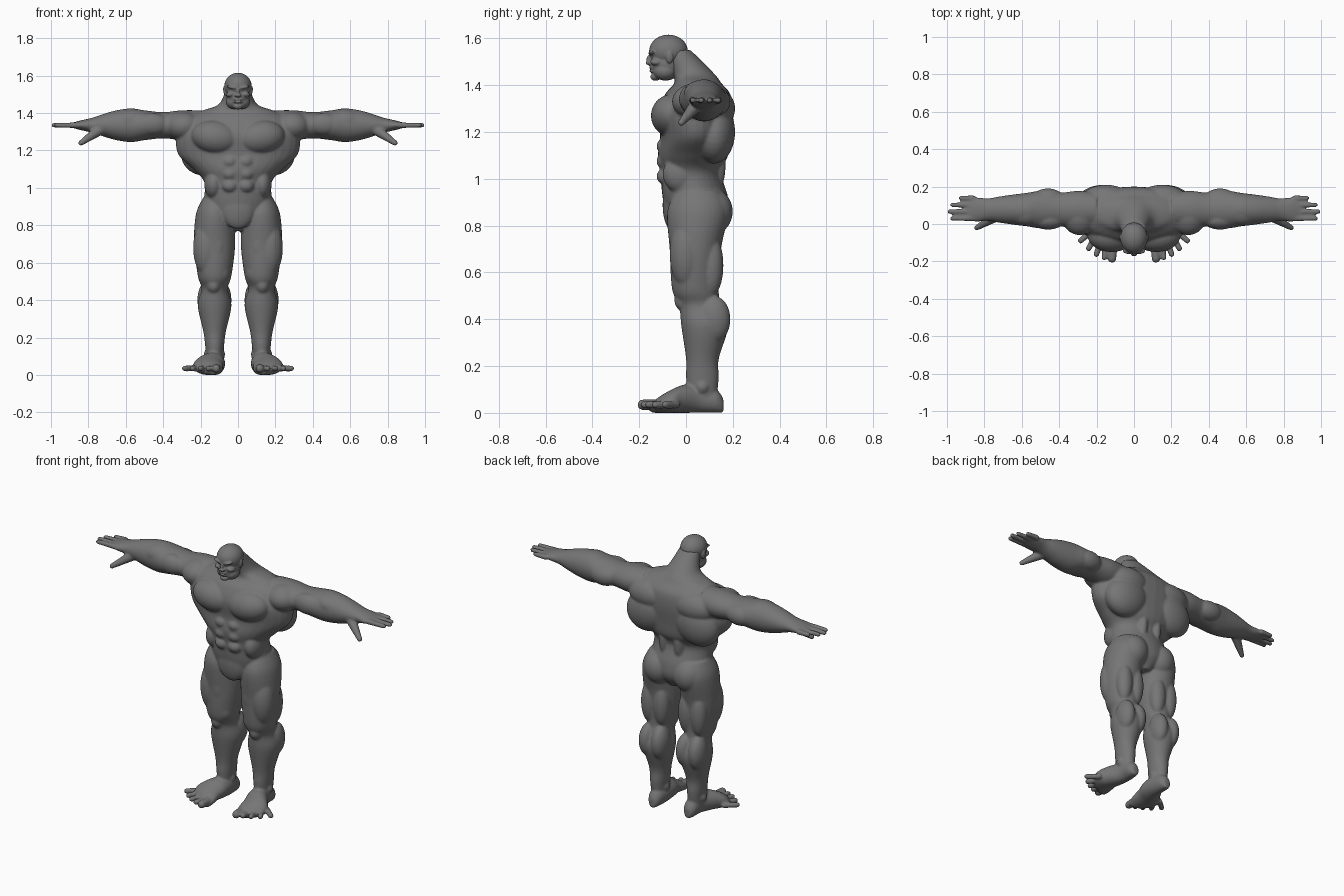
import bpy
import bmesh
import math
from mathutils import Matrix, Vector

SEGMENTS = 32
STEPS = 6

default_cube = bpy.data.objects.get("Cube")
if default_cube:
    bpy.data.objects.remove(default_cube, do_unlink=True)

skin = bpy.data.materials.new("grey_skin")
skin.use_nodes = True
skin.diffuse_color = (.18, .18, .18, 1)
shader = skin.node_tree.nodes["Principled BSDF"]
shader.inputs["Base Color"].default_value = skin.diffuse_color


def spline(before, start, end, after, t):
    """Smooth value between start and end."""
    slope_in = (end - before) / 2
    slope_out = (after - start) / 2
    ease = t * t * (3 - 2 * t)
    bend = t * (1 - t) * (slope_in * (1 - t) - slope_out * t)
    return start + (end - start) * ease + bend


def loft(bm, place, rings):
    """Skin a closed tube; place turns one ring's values and a direction into a point."""
    last = len(rings) - 1
    smooth_rings = []
    for i in range(last):
        around = [rings[min(max(k, 0), last)] for k in range(i - 1, i + 3)]
        for step in range(STEPS):
            smooth_rings.append([spline(*values, step / STEPS) for values in zip(*around)])
    smooth_rings.append(rings[last])

    loops = []
    for ring in smooth_rings:
        angles = [math.tau * k / SEGMENTS for k in range(SEGMENTS)]
        loops.append([bm.verts.new(place(*ring, math.cos(a), math.sin(a))) for a in angles])

    faces = [bm.faces.new(loops[0]), bm.faces.new(loops[-1])]
    for lower, upper in zip(loops, loops[1:]):
        for k in range(SEGMENTS):
            faces.append(bm.faces.new((lower[k - 1], lower[k], upper[k], upper[k - 1])))
    bmesh.ops.recalc_face_normals(bm, faces=faces)


def torso_point(height, depth, half_width, half_depth, cos, sin):
    return half_width * cos, depth + half_depth * sin, height


def leg_point(height, depth, half_width, half_depth, cos, sin):
    return .125 + half_width * cos, depth + half_depth * sin, height


def arm_point(reach, half_depth, half_height, cos, sin):
    return reach, .077 + half_depth * cos, 1.335 + half_height * sin


def foot_point(depth, side, half_width, half_height, cos, sin):
    return side + half_width * cos, depth, half_height * (1 + sin)


def muscle(bm, centre, radii, tilt=0):
    """Add one ellipsoid, tilted in the frontal plane."""
    turn = Matrix.Rotation(tilt, 4, "Y")
    matrix = Matrix.Translation(centre) @ turn @ Matrix.Diagonal((*radii, 1))
    bmesh.ops.create_uvsphere(bm, u_segments=SEGMENTS, v_segments=16, radius=1, matrix=matrix)


def digit(bm, base, tip, base_radius, tip_radius):
    """Add a tapering finger or toe as a close chain of balls."""
    base, tip = Vector(base), Vector(tip)
    links = 14
    for link in range(links + 1):
        t = link / links
        radius = base_radius + (tip_radius - base_radius) * t
        matrix = Matrix.Translation(base.lerp(tip, t))
        bmesh.ops.create_uvsphere(bm, u_segments=16, v_segments=12, radius=radius, matrix=matrix)


def finish(bm, name, voxel_size):
    """Mirror the half, fuse its masses and soften the creases."""
    mesh = bpy.data.meshes.new(name)
    bm.to_mesh(mesh)
    bm.free()
    mesh.materials.append(skin)
    obj = bpy.data.objects.new(name, mesh)
    bpy.context.collection.objects.link(obj)
    mirror = obj.modifiers.new("both_sides", "MIRROR")
    mirror.use_mirror_merge = False
    fuse = obj.modifiers.new("fuse", "REMESH")
    fuse.mode = "VOXEL"
    fuse.voxel_size = voxel_size
    fuse.use_smooth_shade = True
    soften = obj.modifiers.new("soften", "SMOOTH")
    soften.factor = .5
    soften.iterations = 6


body = bmesh.new()

# Torso from the crotch up to the neck
loft(body, torso_point, [
    (.77, .05, .04, .08), (.84, .05, .14, .13), (.92, .04, .18, .14), (1.03, .02, .18, .13),
    (1.1, .03, .24, .15), (1.18, .04, .32, .15), (1.28, .04, .33, .16), (1.36, .05, .29, .14),
    (1.41, .05, .2, .1), (1.45, .03, .1, .09), (1.55, -.04, .06, .06),
])

# Chest, stomach and flank
muscle(body, centre=(.12, -.06, 1.27), radii=(.13, .09, .09), tilt=-.15)
for row in range(3):
    muscle(body, centre=(.043, -.09, 1.01 + row * .065), radii=(.042, .036, .035))
muscle(body, centre=(0, -.06, .89), radii=(.09, .04, .11))
muscle(body, centre=(.13, -.02, 1.02), radii=(.05, .08, .08))

# Back and seat
muscle(body, centre=(.16, .12, 1.2), radii=(.15, .09, .13), tilt=.5)
muscle(body, centre=(.15, .12, 1.3), radii=(.14, .09, .09))
muscle(body, centre=(.08, .07, 1.37), radii=(.12, .08, .06), tilt=.2)
muscle(body, centre=(.05, .1, 1.06), radii=(.04, .07, .15))
muscle(body, centre=(.1, .11, .86), radii=(.09, .09, .1))

# Arm and palm
loft(body, arm_point, [
    (.2, .09, .08), (.3, .1, .08), (.4, .09, .07), (.5, .1, .08), (.57, .09, .09),
    (.65, .08, .08), (.72, .07, .06), (.78, .06, .04), (.84, .065, .026), (.9, .06, .01),
])
muscle(body, centre=(.29, .05, 1.33), radii=(.1, .11, .08))
muscle(body, centre=(.46, .02, 1.34), radii=(.09, .05, .06))
muscle(body, centre=(.46, .13, 1.33), radii=(.09, .06, .06))
muscle(body, centre=(.58, .06, 1.36), radii=(.09, .07, .06), tilt=.15)

# Fingers, the second one longest, and thumb
for finger in range(4):
    depth = .03 + finger * .036
    reach = .985 - (finger - 1) ** 2 * .015
    digit(body, base=(.86, depth, 1.335), tip=(reach, depth, 1.335), base_radius=.016, tip_radius=.013)
digit(body, base=(.74, .04, 1.31), tip=(.84, -.02, 1.24), base_radius=.03, tip_radius=.015)

# Leg
loft(body, leg_point, [
    (.95, .05, .06, .09), (.86, .05, .1, .13), (.7, .04, .11, .11), (.53, .04, .09, .1),
    (.46, .06, .07, .09), (.37, .08, .09, .1), (.23, .07, .06, .07), (.15, .07, .05, .07),
    (.05, .07, .04, .06),
])
muscle(body, centre=(.17, 0, .68), radii=(.07, .07, .15))
muscle(body, centre=(.11, 0, .7), radii=(.06, .07, .15))
muscle(body, centre=(.09, .01, .55), radii=(.05, .06, .07))
muscle(body, centre=(.13, 0, .48), radii=(.04, .05, .05))

# Hamstrings, calves and ankle bones lie in pairs
for side in (.085, .167):
    muscle(body, centre=(side, .11, .63), radii=(.05, .05, .13))
    muscle(body, centre=(side, .12, .4), radii=(.05, .07, .1))
    muscle(body, centre=(side, .07, .11), radii=(.016, .025, .025))

# Foot
loft(body, foot_point, [
    (.16, .12, .02, .03), (.13, .12, .04, .05), (.06, .12, .05, .06), (-.01, .14, .07, .06),
    (-.06, .16, .08, .05), (-.11, .15, .07, .036), (-.15, .12, .03, .02),
])

# Toes fan outwards and step back from the big toe
for toe in range(5):
    radius = .016 if toe else .023
    base = (.11 + toe * .03, -.1 + toe * .015, .035)
    tip = (.117 + toe * .042, -.185 + toe ** 2 * .006, .035)
    digit(body, base, tip, base_radius=radius, tip_radius=radius)

finish(body, "body", voxel_size=.0065)

head = bmesh.new()

# Skull, face and jaw
muscle(head, centre=(0, -.075, 1.545), radii=(.073, .083, .071))
muscle(head, centre=(0, -.085, 1.49), radii=(.063, .068, .07))
muscle(head, centre=(.02, -.09, 1.46), radii=(.045, .05, .04))

# Brow, cheek, nose, lips, chin and ear
muscle(head, centre=(.027, -.143, 1.537), radii=(.034, .018, .01), tilt=-.2)
muscle(head, centre=(.04, -.125, 1.5), radii=(.024, .028, .016), tilt=.2)
muscle(head, centre=(0, -.155, 1.507), radii=(.009, .014, .025))
muscle(head, centre=(.006, -.158, 1.495), radii=(.012, .015, .009))
for height in (1.46, 1.473):
    muscle(head, centre=(0, -.142, height), radii=(.026, .015, .007))
muscle(head, centre=(0, -.13, 1.436), radii=(.026, .022, .017))
muscle(head, centre=(.071, -.07, 1.518), radii=(.008, .016, .025), tilt=.15)

finish(head, "head", voxel_size=.0035)
